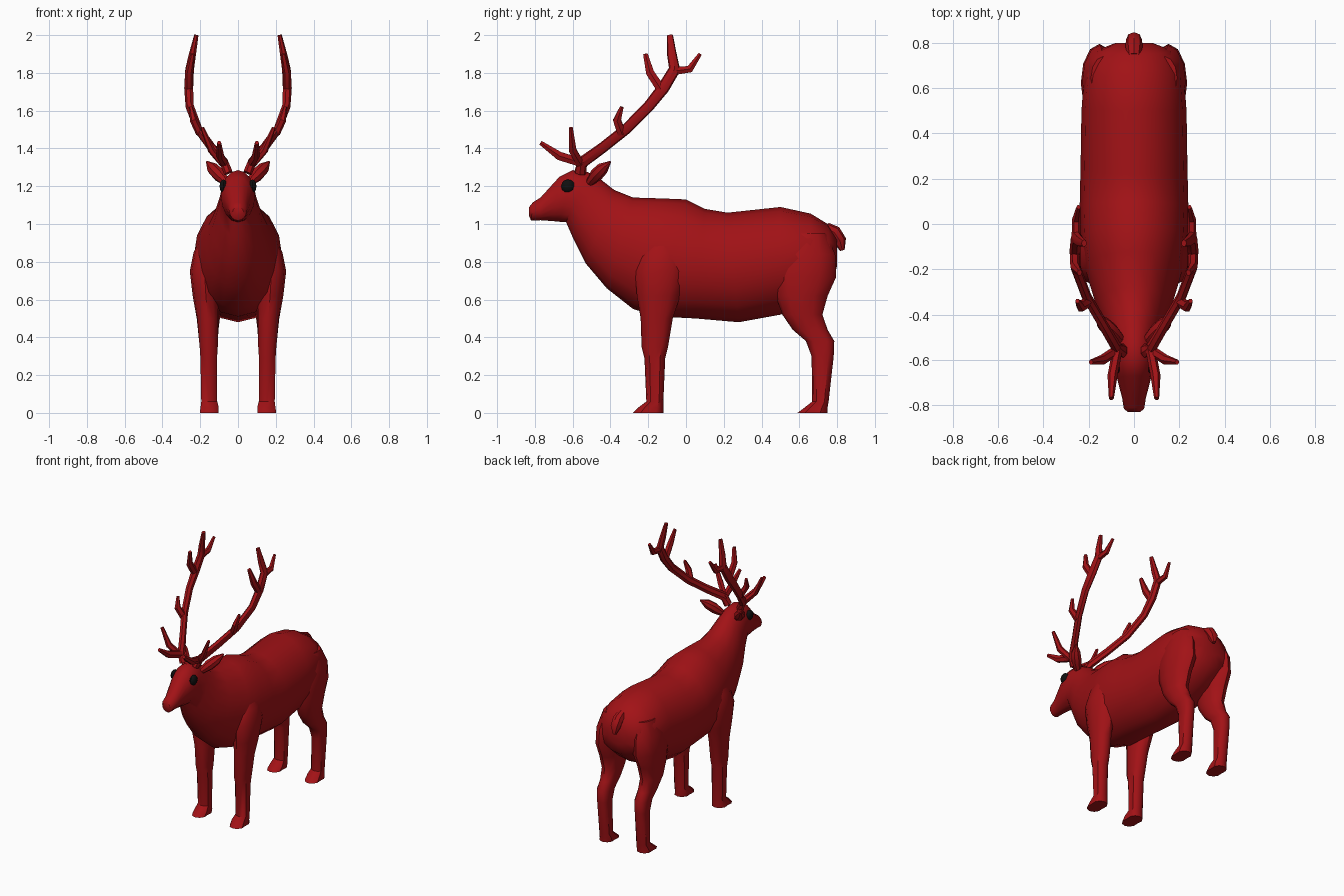
import bpy, bmesh
from math import sin, cos, pi, radians
from mathutils import Vector


def material(name, color):
    m = bpy.data.materials.new(name)
    m.diffuse_color = (*color, 1)
    return m


RED = material("red coat", (0.36, 0.006, 0.008))
BLACK = material("black eye", (0.005, 0.005, 0.005))


def loft(bm, rings):
    """Skin a list of equal-length point rings and cap both ends."""
    vs = [[bm.verts.new(p) for p in r] for r in rings]
    n = len(vs[0])
    for a, b in zip(vs, vs[1:]):
        for i in range(n):
            j = (i + 1) % n
            bm.faces.new((a[i], a[j], b[j], b[i]))
    bm.faces.new(vs[0][::-1])
    bm.faces.new(vs[-1])


def tube(bm, path, radii, n=7, flat=1.0):
    """Tapered tube along a path; flat scales the sideways thickness."""
    pts = [Vector(p) for p in path]
    rings = []
    for i, (p, r) in enumerate(zip(pts, radii)):
        t = (pts[min(i + 1, len(pts) - 1)] - pts[max(i - 1, 0)]).normalized()
        u = (Vector((1, 0, 0)) - t * t.x).normalized()
        v = t.cross(u)
        rings.append([p + u * (r * flat * cos(2 * pi * k / n)) + v * (r * sin(2 * pi * k / n))
                      for k in range(n)])
    loft(bm, rings)


def finish(name, bm, mat=RED, mirror=False, angle=40):
    bmesh.ops.recalc_face_normals(bm, faces=bm.faces[:])
    me = bpy.data.meshes.new(name)
    bm.to_mesh(me)
    bm.free()
    ob = bpy.data.objects.new(name, me)
    bpy.context.collection.objects.link(ob)
    me.materials.append(mat)
    bpy.ops.object.select_all(action='DESELECT')
    ob.select_set(True)
    bpy.context.view_layer.objects.active = ob
    bpy.ops.object.shade_smooth_by_angle(angle=radians(angle))
    if mirror:
        ob.modifiers.new("Mirror", 'MIRROR').use_mirror_merge = False
    return ob


# Body, neck and head: rings given by top (y, z), bottom (y, z), half width
BODY = [
    (.80, .92, .80, .78, .08), (.75, 1.0, .78, .70, .17), (.66, 1.055, .66, .60, .22),
    (.50, 1.09, .50, .52, .232), (.22, 1.06, .28, .48, .236), (.10, 1.08, .05, .50, .24),
    (0, 1.13, -.15, .51, .235), (-.12, 1.135, -.28, .55, .215), (-.28, 1.14, -.42, .66, .17),
    (-.38, 1.18, -.53, .79, .135), (-.45, 1.235, -.60, .93, .105), (-.52, 1.275, -.635, 1.01, .092),
    (-.60, 1.285, -.67, 1.012, .09), (-.67, 1.25, -.70, 1.015, .074),
    (-.77, 1.14, -.77, 1.02, .052), (-.81, 1.115, -.82, 1.018, .045), (-.83, 1.09, -.83, 1.04, .028),
]
bm = bmesh.new()
rings = []
for yt, zt, yb, zb, w in BODY:
    c = Vector((0, (yt + yb) / 2, (zt + zb) / 2))
    h = Vector((0, yt, zt)) - c
    rings.append([c + h * cos(2 * pi * k / 16) + Vector((w * sin(2 * pi * k / 16), 0, 0))
                  for k in range(16)])
loft(bm, rings)
finish("body", bm)


# Legs: rings given by z, y range, x range, groove depth
def leg(name, rows):
    bm = bmesh.new()
    rings = []
    for z, y0, y1, x0, x1, g in rows:
        ring = []
        for k in range(12):
            a = 2 * pi * k / 12
            s = sin(a) * (1 - g * abs(sin(a)) ** 8)
            ring.append(((x0 + x1) / 2 + (x1 - x0) / 2 * s, (y0 + y1) / 2 + (y1 - y0) / 2 * cos(a), z))
        rings.append(ring)
    loft(bm, rings)
    finish(name, bm, mirror=True)


leg("front_legs", [
    (.94, -.17, -.05, .12, .19, 0), (.85, -.24, -.01, .10, .235, 0), (.75, -.27, 0, .10, .255, 0),
    (.62, -.26, -.03, .10, .24, 0), (.50, -.24, -.07, .095, .225, .1), (.35, -.235, -.095, .095, .215, .25),
    (.29, -.22, -.11, .10, .21, .25), (.06, -.21, -.12, .10, .205, .25), (.03, -.25, -.12, .09, .21, .25),
    (0, -.28, -.12, .09, .215, .25)])
leg("hind_legs", [
    (.95, .55, .74, .08, .19, 0), (.84, .47, .79, .07, .228, 0), (.72, .45, .795, .07, .235, 0),
    (.62, .475, .75, .08, .23, 0), (.52, .51, .722, .09, .22, .05), (.44, .565, .75, .095, .21, .15),
    (.38, .635, .785, .095, .21, .25), (.30, .665, .782, .10, .205, .25), (.06, .668, .755, .10, .20, .25),
    (.03, .63, .75, .09, .21, .25), (0, .59, .75, .09, .215, .25)])

# Antlers: main beam and its tines
bm = bmesh.new()
tube(bm, [(.05, -.56, 1.27), (.075, -.55, 1.325), (.14, -.44, 1.405), (.21, -.32, 1.50), (.255, -.20, 1.62),
          (.26, -.12, 1.72), (.255, -.06, 1.82), (.24, -.075, 1.90), (.22, -.085, 2.0)],
     [.032, .032, .029, .029, .03, .033, .032, .026, .016], flat=.75)
TINES = [
    ([(.07, -.54, 1.32), (.095, -.67, 1.36), (.10, -.77, 1.43)], (.026, .026, .013)),
    ([(.08, -.56, 1.32), (.14, -.60, 1.39), (.19, -.61, 1.51)], (.024, .023, .012)),
    ([(.20, -.34, 1.48), (.235, -.365, 1.55), (.25, -.34, 1.62)], (.027, .024, .011)),
    ([(.26, -.13, 1.71), (.26, -.19, 1.80), (.24, -.215, 1.90)], (.027, .025, .014)),
    ([(.255, -.06, 1.81), (.255, .02, 1.82), (.245, .075, 1.90)], (.024, .022, .011)),
]
for path, radii in TINES:
    tube(bm, path, radii, 6, .85)
finish("antlers", bm, mirror=True)

# Ears
bm = bmesh.new()
tube(bm, [(.06, -.51, 1.22), (.10, -.475, 1.26), (.135, -.44, 1.295), (.165, -.40, 1.33)],
     [.022, .036, .032, .005], 8)
finish("ears", bm, mirror=True)

# Tail
bm = bmesh.new()
tube(bm, [(0, .74, .98), (0, .785, .955), (0, .815, .91), (0, .828, .86)], [.03, .038, .035, .012], 8)
finish("tail", bm)

# Eyes
bm = bmesh.new()
bmesh.ops.create_uvsphere(bm, u_segments=10, v_segments=6, radius=.036)
for v in bm.verts:
    v.co = Vector((v.co.x * .6 + .077, v.co.y - .625, v.co.z + 1.20))
finish("eyes", bm, BLACK, mirror=True)
